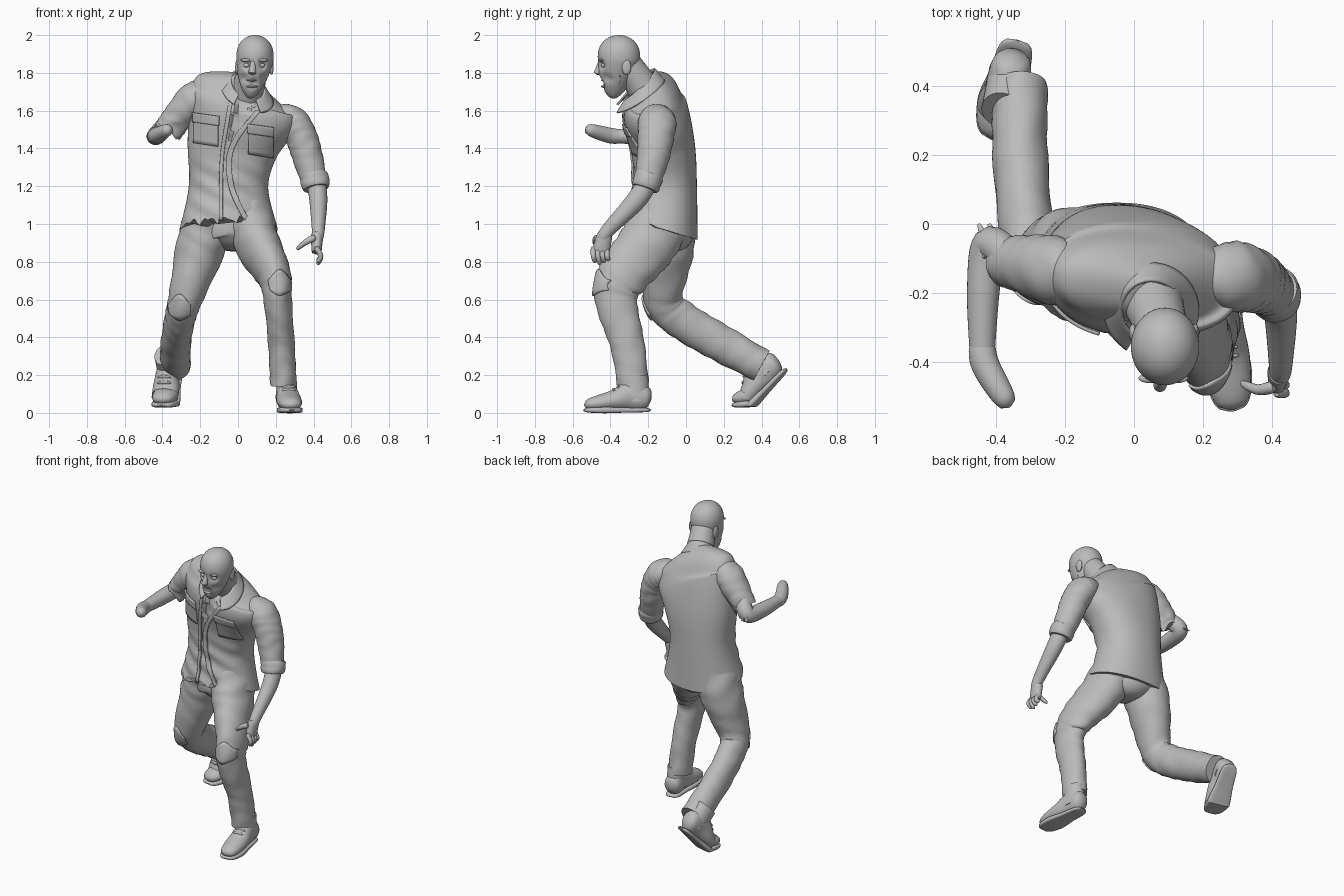
import bpy, bmesh, math
from mathutils import Vector, Matrix
from mathutils.bvhtree import BVHTree

cube = bpy.data.objects.get("Cube")
if cube:
    bpy.data.objects.remove(cube, do_unlink=True)

grey = bpy.data.materials.new("clay_grey")
grey.use_nodes = True
grey.diffuse_color = (.5, .5, .5, 1)
grey.node_tree.nodes["Principled BSDF"].inputs["Base Color"].default_value = grey.diffuse_color
parts = []


def add_part(name, verts, faces):
    mesh = bpy.data.meshes.new(name)
    mesh.from_pydata(verts, [], faces)
    bm = bmesh.new()
    bm.from_mesh(mesh)
    bmesh.ops.recalc_face_normals(bm, faces=bm.faces)
    bm.to_mesh(mesh)
    bm.free()
    mesh.materials.append(grey)
    part = bpy.data.objects.new(name, mesh)
    bpy.context.collection.objects.link(part)
    parts.append(part)
    return part


def spline(keys, steps):
    """Smooth curve through keys of any dimension."""
    keys = [Vector(key) for key in keys]
    keys = [keys[0], *keys, keys[-1]]
    curve = []
    for before, start, end, after in zip(keys, keys[1:], keys[2:], keys[3:]):
        leave, arrive = (end - before) / 2, (after - start) / 2
        for step in range(steps):
            t = step / steps
            ease = t * t * (3 - 2 * t)
            curve.append(start.lerp(end, ease) + leave * t * (1 - t) ** 2 - arrive * t * t * (1 - t))
    return curve + [keys[-1]]


def along(values, u):
    """Value at fraction u of an evenly spread list."""
    place = u * (len(values) - 1)
    i = int(place)
    following = values[min(i + 1, len(values) - 1)]
    return values[i] + (following - values[i]) * (place - i)


def signed_power(value, power):
    return math.copysign(abs(value) ** power, value)


def limb(name, path, widths, depth=(1,), segs=32, steps=8, power=1, wrinkle=0, rounded=False, shape=None):
    """Tube of ellipses along a path; depth is the ratio of depth to width."""
    last = len(path) - 1
    keys = []
    for i, point in enumerate(path):
        width = along(widths, i / last)
        keys.append((*point, width, width * along(depth, i / last)))
    curve = spline(keys, steps)
    end = len(curve) - 1
    verts, faces = [], []
    for i, key in enumerate(curve):
        tangent = (curve[min(i + 1, end)].xyz - curve[max(i - 1, 0)].xyz).normalized()
        side = (Vector((1, 0, 0)) - tangent * tangent.x).normalized()
        front = tangent.cross(side)
        size = max(1 - (2 * i / end - 1) ** 6, .02) ** .5 if rounded else 1
        for j in range(segs):
            angle = math.tau * j / segs
            fold = size + wrinkle * math.sin(i * 1.5 + 2 * math.sin(angle * 2 + i / 3))
            across = signed_power(math.cos(angle), power) * key[3] * fold
            deep = signed_power(math.sin(angle), power) * key[4] * fold
            co = key.xyz + side * across + front * deep
            verts.append(shape(co) if shape else co)
    for i in range(end):
        for j in range(segs):
            a, b = i * segs + j, i * segs + (j + 1) % segs
            faces.append((a, b, b + segs, a + segs))
    faces += [range(segs), range(end * segs, len(verts))]
    return add_part(name, verts, [tuple(face) for face in faces])


def blob(name, centre, size, detail=16, shape=None):
    bm = bmesh.new()
    bmesh.ops.create_uvsphere(bm, u_segments=detail * 2, v_segments=detail, radius=1,
                              matrix=Matrix.LocRotScale(Vector(centre), None, Vector(size)))
    bm.verts.index_update()
    verts = [shape(vert.co) if shape else vert.co.copy() for vert in bm.verts]
    faces = [[vert.index for vert in face.verts] for face in bm.faces]
    bm.free()
    return add_part(name, verts, faces)


def sheet(name, upper, lower, body=None, lift=.005):
    """Cloth strip between two rows of points, optionally laid on the front of a body."""
    upper, lower = spline(upper, 6), spline(lower, 6)
    columns, rows = len(upper), 6
    tree = body and BVHTree.FromPolygons([vert.co for vert in body.data.vertices],
                                         [tuple(face.vertices) for face in body.data.polygons])
    verts, faces = [], []
    for row in range(rows + 1):
        for top, bottom in zip(upper, lower):
            co = top.lerp(bottom, row / rows)
            if tree:
                x, z = co
                hit = tree.ray_cast(Vector((x, -2, z)), Vector((0, 1, 0)))[0]
                hit = hit or tree.find_nearest(Vector((x, -.3, z)))[0]
                co = hit - Vector((0, lift, 0))
            verts.append(co)
    for row in range(rows):
        for column in range(columns - 1):
            a = row * columns + column
            faces.append((a, a + 1, a + columns + 1, a + columns))
    thickness = add_part(name, verts, faces).modifiers.new("thickness", 'SOLIDIFY')
    thickness.thickness, thickness.offset = .01, 0


def ramp(value, low, high):
    t = min(max((value - low) / (high - low), 0), 1)
    return t * t * (3 - 2 * t)


# Shirt body: dropped left shoulder, tattered front hem, open neck
def shirt_shape(co):
    x, y, z = co
    hem, shoulder = 1 - ramp(z, 1, 1.25), ramp(z, 1.35, 1.65)
    front = ramp(-y, .15, .22)
    if z < 1:
        z += front * .012 * (math.sin(x * 70) + math.sin(x * 130))
    z -= .25 * (y + .12) * hem + .25 * x * shoulder
    y -= .08 * x * shoulder
    y += front * .006 * math.sin(z * 55 + x * 30) * (1 - ramp(z, 1.2, 1.4))
    opening = (z - 1.4) * 4
    if opening > 0 and y < -.2 and .05 * opening < x + .06 < .15 * opening:
        y += .02
    return Vector((x, y, z))


shirt = limb("shirt", [(-.05, -.12, .97), (-.05, -.11, 1.2), (-.03, -.12, 1.4), (.02, -.16, 1.59), (.03, -.17, 1.69),
                       (.05, -.2, 1.78)], (.26, .21, .24, .28, .25, .06), (.7, .8, .7, .6, .5, 1),
             segs=96, steps=12, power=.9, shape=shirt_shape)

# Collar ring, open at the throat
collar = []
for radius in (.085, .135):
    row = []
    for i in range(-6, 7):
        across, back = radius * math.sin(i * .43), math.cos(i * .43)
        row.append((.05 + across, radius * back - .25, 1.84 + .08 * back - 1.2 * radius - .3 * across))
    collar.append(row)
sheet("collar", *collar)

# Front edges and chest pockets
for name, edge, width in (("left_front_edge", [(.09, 1.6), (-.05, 1.4), (-.05, 1.2), (.03, 1.02)], .03),
                          ("right_front_edge", [(-.02, 1.7), (-.07, 1.4), (-.08, 1.2), (-.08, 1.02)], -.02)):
    sheet(name, edge, [(x + width, z) for x, z in edge], shirt)
for side, x, z in (("right", -.17, 1.5), ("left", .12, 1.44)):
    for kind, half, top, bottom, lift in (("pocket", .065, .05, -.08, .005), ("pocket_flap", .07, .08, .03, .01)):
        rows = [[(x + s * half, z + height - s * .01) for s in (-1, 0, 1)] for height in (top, bottom)]
        sheet(f"{side}_{kind}", *rows, shirt, lift)


# Head: full crown, tapered jaw, pressed-in eye sockets, cheeks and mouth
def head_shape(co):
    x, y, z = co - Vector((.09, -.355, 1.86))
    if z > 0:
        x, y = x * (1 + 1.5 * z), y * (1 + 1.5 * z)
    else:
        z *= 1.4
        taper = 1 + 1.3 * z
        x, y = x * taper + .12 * z, y * taper + .15 * z
    if y < 0:
        for across, height in ((-.04, -.02), (.04, -.02), (-.06, -.09), (.05, -.09), (-.01, -.115)):
            distance = math.hypot(x - across, z - height)
            y += .02 * math.exp(-(distance / .022) ** 2)
    return Vector((x + .09, y - .355, z + 1.86))


blob("head", (.09, -.355, 1.86), (.097, .11, .14), 48, head_shape)
limb("nose", [(.08, -.45, 1.87), (.075, -.47, 1.79)], (.01, .022), rounded=True)
for s in (-1, 1):
    blob("ear", (.087 + s * .09, -.315, 1.83), (.012, .025, .04))
    blob("eye", (.085 + s * .04, -.435, 1.84), (.017, .014, .012))
    blob("eyebrow", (.085 + s * .04, -.447, 1.867), (.032, .014, .009))
    blob("lip", (.075, -.435, 1.745 + s * .017), (.03, .014, .007))
limb("neck", [(.04, -.18, 1.65), (.09, -.33, 1.88)], (.095, .07))

# Trousers
limb("hips", [(-.05, -.12, 1.1), (-.05, -.11, 1), (-.03, -.11, .93), (-.03, -.12, .86)], (.18, .2, .16, .09),
     (.75, .75, .9, 1.1), rounded=True)
left_leg = limb("left_trouser_leg", [(.05, -.12, 1.05), (.1, -.2, .9), (.19, -.33, .73), (.21, -.37, .6),
                                     (.23, -.31, .36), (.24, -.28, .15)],
                (.13, .12, .09, .075, .07, .07), (1.2, 1.3, 1.5, 1.5, 1.3, 1.2), segs=48, wrinkle=.025)
right_leg = limb("right_trouser_leg", [(-.15, -.11, 1.05), (-.2, -.1, .87), (-.28, -.12, .6), (-.31, -.02, .49),
                                       (-.33, .2, .36), (-.33, .4, .25)],
                 (.13, .13, .09, .08, .08, .08), (1.1, 1.1, 1.3, 1.1), segs=48, wrinkle=.025)
for side, x, z, leg in (("left", .22, .7, left_leg), ("right", -.31, .57, right_leg)):
    sheet(f"{side}_knee_tear", [(x - .06, z), (x, z + .06), (x + .06, z)],
          [(x - .05, z - .05), (x, z - .08), (x + .06, z - .05)], leg)


# Shoes, modelled flat, then bent at the ball and placed
def shoe(side, place, bend):
    ball = Vector((0, -.24, 0))
    lift = Matrix.Rotation(-bend, 3, 'X')

    def shape(co):
        return place @ (ball + lift @ (co - ball) if co.y < ball.y else co)

    limb(f"{side}_shoe", [(0, .005, .07), (0, -.1, .09), (0, -.2, .065), (0, -.35, .04)],
         (.06, .057, .066, .06), (1.1, 1.4, .8, .6), rounded=True, shape=shape)
    limb(f"{side}_shoe_shaft", [(0, -.075, .06), (0, -.08, .2)], (.057, .052), (1.3,), shape=shape)
    limb(f"{side}_sole", [(0, y, .015) for y in (.005, -.12, -.24, -.355)], (.05, .053, .068, .055), (.25,),
         power=.5, rounded=True, shape=shape)
    for row in range(2):
        blob(f"{side}_lace", (0, -.17 - row * .025, .135 - row * .015), (.035, .008, .012), shape=shape)


shoe("left", Matrix.Translation((.25, -.19, 0)) @ Matrix.Rotation(.1, 4, 'Z'), 0)
shoe("right", Matrix.Translation((-.335, .54, .22)) @ Matrix.Rotation(-.24, 4, 'Z')
     @ Matrix.Rotation(.8, 4, 'X') @ Matrix.Scale(1.08, 4), .72)

# Left arm hanging, with rolled cuff and loose hand
limb("left_sleeve", [(.19, -.14, 1.58), (.28, -.15, 1.545), (.335, -.16, 1.46), (.37, -.175, 1.35), (.41, -.21, 1.2)],
     (.05, .085, .085, .08, .066), (1.3, 1.15, 1.1, 1), wrinkle=.02)
limb("left_cuff", [(.4, -.19, 1.27), (.415, -.22, 1.18)], (.078, .074), wrinkle=.02, rounded=True)
limb("left_forearm", [(.41, -.19, 1.25), (.425, -.26, 1.13), (.425, -.41, .97), (.42, -.44, .92)],
     (.05, .048, .034, .03), (1.1,))
limb("left_palm", [(.42, -.425, .96), (.415, -.455, .84)], (.034, .026), (1.2, 1.8), rounded=True)
for i in range(4):
    y, tip = -.49 + i * .024, .785 + .012 * abs(i - 1)
    limb("finger", [(.41, y, .88), (.438, y, .83), (.42, y + .01, tip)], (.015, .012), segs=12, rounded=True)
limb("thumb", [(.41, -.47, .93), (.36, -.48, .905), (.31, -.46, .865)], (.02, .011), segs=12, rounded=True)


# Right arm reaching forward from a torn sleeve
def torn_edge(co):
    return co + Vector((0, 0, .02 * math.sin(co.y * 90))) * (1 - ramp(co.z, 1.48, 1.55))


limb("right_sleeve", [(-.16, -.15, 1.69), (-.23, -.135, 1.66), (-.325, -.115, 1.56), (-.37, -.11, 1.5)],
     (.075, .092, .078, .073), (1.1, 1.1, 1), wrinkle=.02, shape=torn_edge)
limb("right_forearm", [(-.36, -.1, 1.55), (-.42, -.06, 1.48), (-.437, -.2, 1.465), (-.44, -.38, 1.465)],
     (.05, .05, .047, .036))
limb("right_hand", [(-.44, -.34, 1.463), (-.43, -.41, 1.47), (-.36, -.53, 1.505)], (.038, .041, .033), rounded=True)
for x in (-.44, -.41):
    limb("sleeve_shred", [(x + .03, -.09, 1.52), (x - .01, 0, 1.46)], (.03, .005), (.35,), segs=12)

for part in parts:
    part.select_set(True)
bpy.context.view_layer.objects.active = shirt
bpy.ops.object.shade_smooth_by_angle(angle=math.radians(40))
